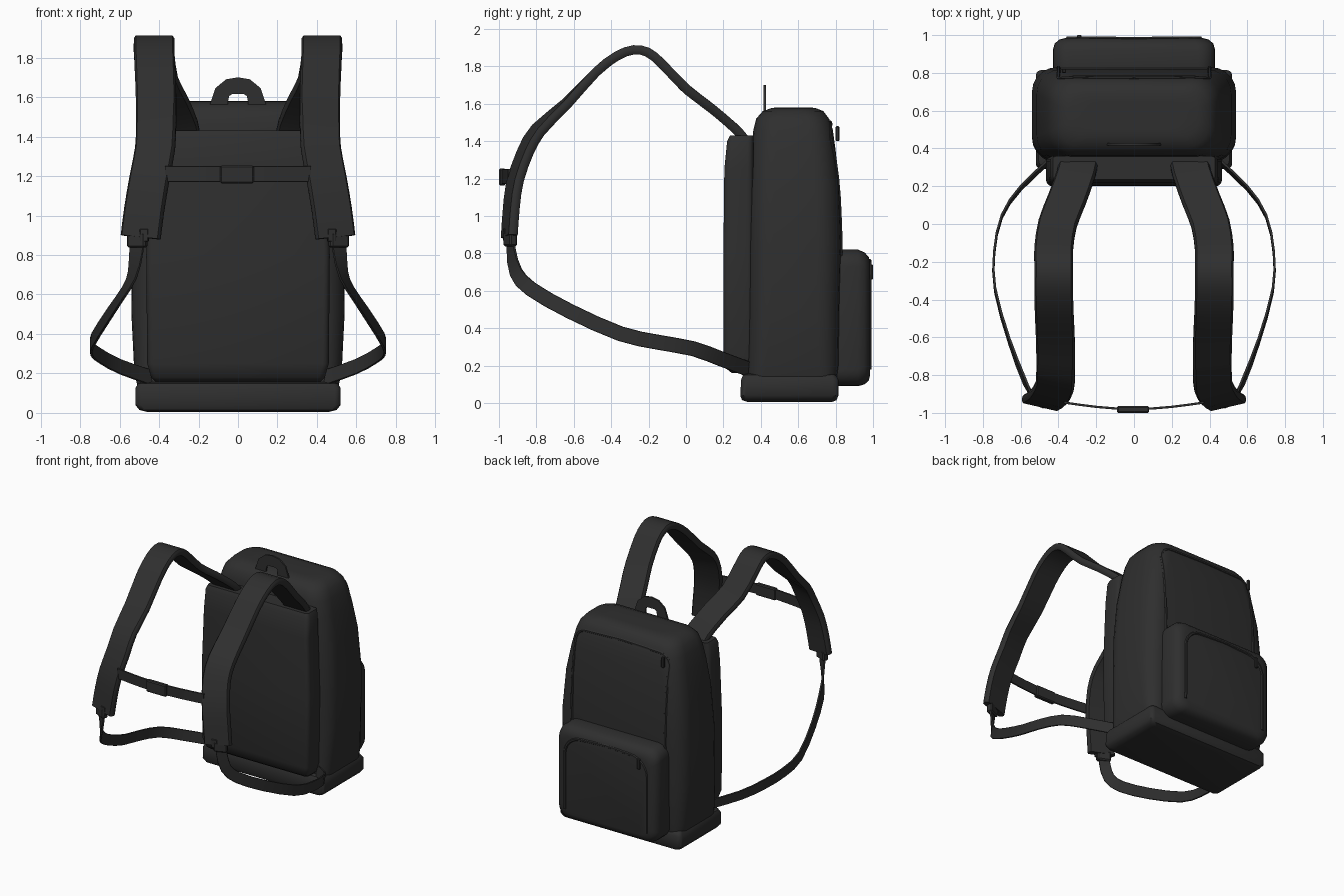
import bpy, bmesh, math
from mathutils import Vector
from mathutils.bvhtree import BVHTree

if "Cube" in bpy.data.objects:
    bpy.data.objects.remove(bpy.data.objects["Cube"])

black = bpy.data.materials.new("charcoal_fabric")
black.diffuse_color = (0.028, 0.028, 0.028, 1)
black.use_nodes = True
black.node_tree.nodes["Principled BSDF"].inputs["Base Color"].default_value = black.diffuse_color


def finish(name, bm, angle=40):
    bmesh.ops.recalc_face_normals(bm, faces=bm.faces)
    me = bpy.data.meshes.new(name)
    bm.to_mesh(me)
    bm.free()
    me.materials.append(black)
    me.shade_smooth()
    me.set_sharp_from_angle(angle=math.radians(angle))
    ob = bpy.data.objects.new(name, me)
    bpy.context.collection.objects.link(ob)
    return ob


def skin(bm, loops):
    """Bridge equal-length rings and cap both ends."""
    rings = [[bm.verts.new(p) for p in lp] for lp in loops]
    n = len(rings[0])
    for a, b in zip(rings, rings[1:]):
        for i in range(n):
            bm.faces.new((a[i], a[(i + 1) % n], b[(i + 1) % n], b[i]))
    bm.faces.new(rings[0])
    bm.faces.new(rings[-1])


def loft(name, sections, axis="z", seg=5, angle=40):
    """Sections: (level, half width, low, high, corner radius)."""
    loops = []
    for lv, hx, lo, hi, r in sections:
        pts = []
        for k, (cx, cy) in enumerate(((hx - r, hi - r), (r - hx, hi - r),
                                      (r - hx, lo + r), (hx - r, lo + r))):
            for i in range(seg + 1):
                a = math.pi / 2 * (k + i / seg)
                u, v = cx + r * math.cos(a), cy + r * math.sin(a)
                pts.append((u, v, lv) if axis == "z" else (u, lv, v))
        loops.append(pts)
    bm = bmesh.new()
    skin(bm, loops)
    return finish(name, bm, angle)


def catmull(pts, steps):
    """Smooth a list of vectors."""
    p = [2 * pts[0] - pts[1]] + pts + [2 * pts[-1] - pts[-2]]
    out = []
    for a, b, c, d in zip(p, p[1:], p[2:], p[3:]):
        for i in range(steps):
            t = i / steps
            out.append(0.5 * (2 * b + (c - a) * t + (2 * a - 5 * b + 4 * c - d) * t * t
                              + (3 * b - a - 3 * c + d) * t ** 3))
    return out + [pts[-1]]


def ribbon(name, rows, width, thick, side=1, steps=2):
    """Flat strap: rows of (centre, width direction)."""
    c = catmull([Vector(r[0]) for r in rows], steps)
    w = catmull([Vector(r[1]) for r in rows], steps)
    loops = []
    for i, p in enumerate(c):
        t = (c[min(i + 1, len(c) - 1)] - c[max(i - 1, 0)]).normalized()
        d = (w[i] - t * w[i].dot(t)).normalized()
        n = t.cross(d) * thick / 2
        d = d * width / 2
        e = d * (1 - min(0.1, thick / width * 0.4))
        ring = [p + d + n * .4, p + e + n, p - e + n, p - d + n * .4,
                p - d - n * .4, p - e - n, p - e * -1 - n, p + d - n * .4]
        loops.append([(side * v.x, v.y, v.z) for v in ring])
    bm = bmesh.new()
    skin(bm, loops)
    return finish(name, bm)


def block(name, loc, size, rot=0):
    bm = bmesh.new()
    bmesh.ops.create_cube(bm, size=1)
    bmesh.ops.scale(bm, vec=size, verts=bm.verts)
    bmesh.ops.bevel(bm, geom=bm.edges[:], offset=min(size) * .2, segments=1, affect="EDGES")
    ob = finish(name, bm, 30)
    ob.location = loc
    ob.rotation_euler.z = rot
    return ob


def zipper(name, target, hx, bottom, top, r):
    """Inverted U of cord laid on the rear surface of the target."""
    me = target.data
    tree = BVHTree.FromPolygons([v.co for v in me.vertices], [p.vertices for p in me.polygons])
    path = [(hx, bottom + (top - r - bottom) * i / 8) for i in range(8)]
    path += [(hx - r + r * math.cos(a * math.pi / 12), top - r + r * math.sin(a * math.pi / 12))
             for a in range(7)]
    path += [(0, top + .01)] + [(-x, z) for x, z in reversed(path)]
    pts = []
    for x, z in path:
        hit = tree.ray_cast(Vector((x, 2, z)), Vector((0, -1, 0)))[0]
        if hit:
            pts.append(hit)
    bm = bmesh.new()
    loops = []
    for i, p in enumerate(pts):
        t = (pts[min(i + 1, len(pts) - 1)] - pts[max(i - 1, 0)]).normalized()
        y = Vector((0, 1, 0))
        s = t.cross(y).normalized()
        loops.append([p + s * .011 * math.cos(k * math.pi / 3) + y * .009 * math.sin(k * math.pi / 3)
                      for k in range(6)])
    skin(bm, loops)
    finish(name, bm)


# bag: main compartment, base, back padding, rear pocket
body = loft("main_compartment", [
    (.10, .50, .33, .80, .07), (.20, .525, .33, .815, .10), (.5, .54, .335, .82, .12),
    (.85, .54, .335, .83, .13), (1.15, .515, .34, .82, .13), (1.35, .48, .35, .80, .13),
    (1.46, .455, .36, .785, .13), (1.52, .43, .375, .765, .12), (1.56, .395, .41, .735, .11),
    (1.578, .34, .46, .69, .09), (1.58, .25, .5, .65, .06)], angle=60)
loft("base", [
    (.005, .46, .33, .78, .03), (.015, .50, .30, .805, .03), (.04, .52, .29, .815, .03),
    (.125, .52, .295, .815, .03), (.15, .505, .305, .80, .03), (.16, .47, .34, .77, .03)], seg=3)
loft("back_padding", [
    (.16, .42, .245, .36, .02), (.18, .44, .22, .36, .03), (.25, .46, .20, .36, .03),
    (.8, .465, .20, .36, .03), (1.25, .45, .205, .36, .03), (1.40, .445, .22, .36, .03),
    (1.43, .43, .235, .36, .02)], seg=3)
pocket = loft("rear_pocket", [
    (.76, .42, .10, .81, .08), (.83, .43, .09, .82, .09), (.92, .43, .09, .82, .09),
    (.955, .42, .10, .805, .09), (.977, .395, .12, .78, .08), (.985, .36, .15, .75, .07)],
    axis="y", angle=60)

# zips with pullers
zipper("main_zip", body, .40, .60, 1.49, .09)
zipper("pocket_zip", pocket, .35, .18, .75, .14)
block("main_zip_puller", (-.37, .81, 1.44), (.022, .02, .08))
block("pocket_zip_puller", (-.29, .992, .70), (.022, .016, .08))

# grab handle: flat arch
bm = bmesh.new()
outer = [(.15, 1.54), (.13, 1.60), (.115, 1.645), (.06, 1.69), (0, 1.70)]
inner = [(.05, 1.54), (.05, 1.58), (.045, 1.605), (.03, 1.615), (0, 1.615)]
outer += [(-x, z) for x, z in outer[-2::-1]]
inner += [(-x, z) for x, z in inner[-2::-1]]
skin(bm, [[(o[0], .415, o[1]), (o[0], .428, o[1]), (i[0], .428, i[1]), (i[0], .415, i[1])]
          for o, i in zip(outer, inner)])
finish("grab_handle", bm)

X = (1, 0, 0)
T = (1, .22, -.05)
for s, tag in ((1, "right"), (-1, "left")):
    # padded shoulder strap
    ribbon("shoulder_strap_" + tag, [
        ((.29, .345, 1.37), X), ((.305, .27, 1.46), X), ((.355, .13, 1.58), X),
        ((.405, 0, 1.68), X), ((.425, -.13, 1.815), X), ((.425, -.205, 1.875), X),
        ((.425, -.28, 1.888), X), ((.425, -.37, 1.855), X), ((.422, -.48, 1.77), X),
        ((.415, -.64, 1.60), (1, .1, 0)), ((.415, -.79, 1.46), T), ((.42, -.86, 1.34), T),
        ((.45, -.915, 1.18), T), ((.475, -.935, 1.03), T), ((.493, -.945, .89), T)],
        .205, .05, s)
    # adjustable webbing
    ribbon("lower_webbing_" + tag, [
        ((.51, -.94, .92), (1, .5, 0)), ((.515, -.935, .82), (1, .6, 0)),
        ((.535, -.91, .70), (.5, .8, .3)), ((.58, -.83, .61), (0, .6, .8)),
        ((.66, -.62, .49), (0, .4, .9)), ((.735, -.35, .37), (0, .3, 1)),
        ((.74, -.15, .325), (0, .2, 1)), ((.70, .04, .29), (0, .2, 1)),
        ((.60, .19, .235), (0, .3, 1)), ((.43, .35, .175), (0, .3, 1))],
        .08, .012, s)
    # strap adjuster
    block("strap_adjuster_" + tag, (s * .51, -.94, .875), (.10, .045, .075), s * .4)
    block("adjuster_tab_" + tag, (s * .475, -.965, .90), (.045, .02, .065), s * .2)

# chest strap and its buckle
ribbon("chest_strap", [((x, y, 1.21), (0, 0, 1)) for x, y in
                       ((-.37, -.945), (-.2, -.968), (0, -.98), (.2, -.968), (.37, -.945))],
       .08, .012)
block("chest_buckle", (-.005, -.982, 1.208), (.17, .036, .09))
